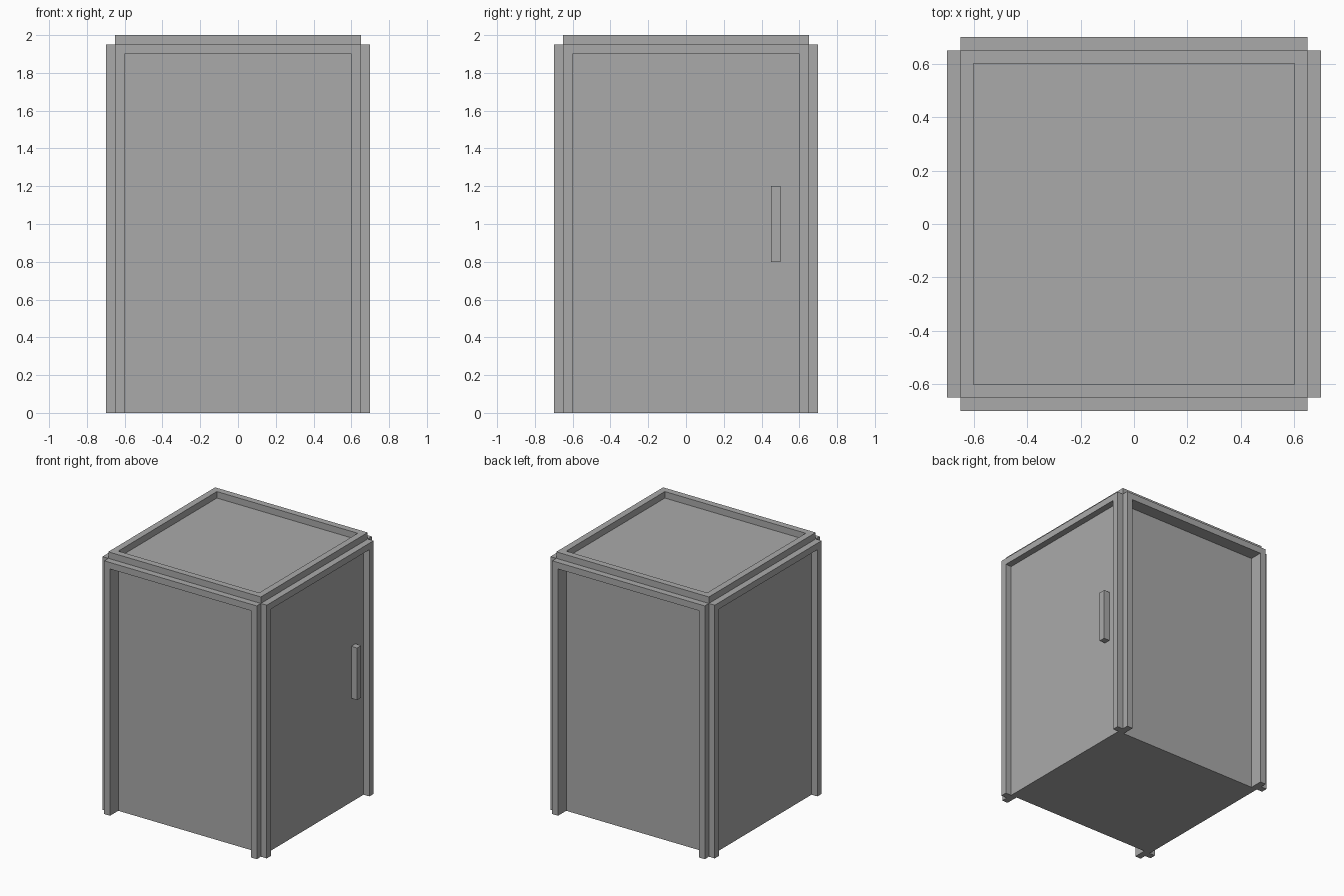
import bpy
import bmesh
from mathutils import Vector

default = bpy.data.objects.get("Cube")
if default:
    bpy.data.objects.remove(default, do_unlink=True)

grey = bpy.data.materials.new("plain_grey")
grey.use_nodes = True
COLOUR = (0.4, 0.4, 0.4, 1.0)
grey.diffuse_color = COLOUR
grey.node_tree.nodes["Principled BSDF"].inputs["Base Color"].default_value = COLOUR

HALF = 0.65    # half width of every frame
BAR = 0.05     # width of the frame bars
TOP = 1.95     # height of the walls


def make_object(name, bm):
    bmesh.ops.recalc_face_normals(bm, faces=bm.faces)
    mesh = bpy.data.meshes.new(name)
    bm.to_mesh(mesh)
    bm.free()
    mesh.materials.append(grey)
    obj = bpy.data.objects.new(name, mesh)
    bpy.context.collection.objects.link(obj)
    return obj


def box(name, low, high):
    low, high = Vector(low), Vector(high)
    bm = bmesh.new()
    bmesh.ops.create_cube(bm, size=1)
    for v in bm.verts:
        v.co = (low + high) / 2 + v.co * (high - low)
    return make_object(name, bm)


def frame(name, outline, depth, place):
    """Extrude a flat outline; place maps (u, v, depth) into the model."""
    bm = bmesh.new()
    face = bm.faces.new([bm.verts.new(place(u, v, 0)) for u, v in outline])
    shift = Vector(place(0, 0, depth)) - Vector(place(0, 0, 0))
    new = bmesh.ops.extrude_face_region(bm, geom=[face], use_keep_orig=True)["geom"]
    bmesh.ops.translate(bm, vec=shift,
                        verts=[g for g in new if isinstance(g, bmesh.types.BMVert)])
    return make_object(name, bm)


# Cabin body: front and back panels sit deeper than the side panels
box("cabin_body", (-HALF, -HALF + BAR, 0), (HALF, HALF - BAR, TOP))

# Door surrounds, open at the bottom
inner = HALF - BAR
arch = [(-HALF, 0), (-HALF, TOP), (HALF, TOP), (HALF, 0),
        (inner, 0), (inner, TOP - BAR), (-inner, TOP - BAR), (-inner, 0)]
for side, back_name, side_name in ((-1, "front_frame", "right_frame"),
                                   (1, "back_frame", "left_frame")):
    frame(back_name, arch, 2 * BAR, lambda u, v, d: (u, side * (inner + d), v))
    frame(side_name, arch, BAR, lambda u, v, d: (side * (HALF + d), u, v))

# Raised rim around the roof
for side, word in ((-1, "front"), (1, "back")):
    edges = sorted((side * inner, side * HALF))
    box("roof_rim_" + word, (-HALF, edges[0], TOP), (HALF, edges[1], TOP + BAR))
for side, word in ((-1, "right"), (1, "left")):
    edges = sorted((side * inner, side * HALF))
    box("roof_rim_" + word, (edges[0], -inner, TOP), (edges[1], inner, TOP + BAR))

# Upright door handle
box("door_handle", (HALF, 0.45, 0.8), (HALF + BAR, 0.5, 1.2))
